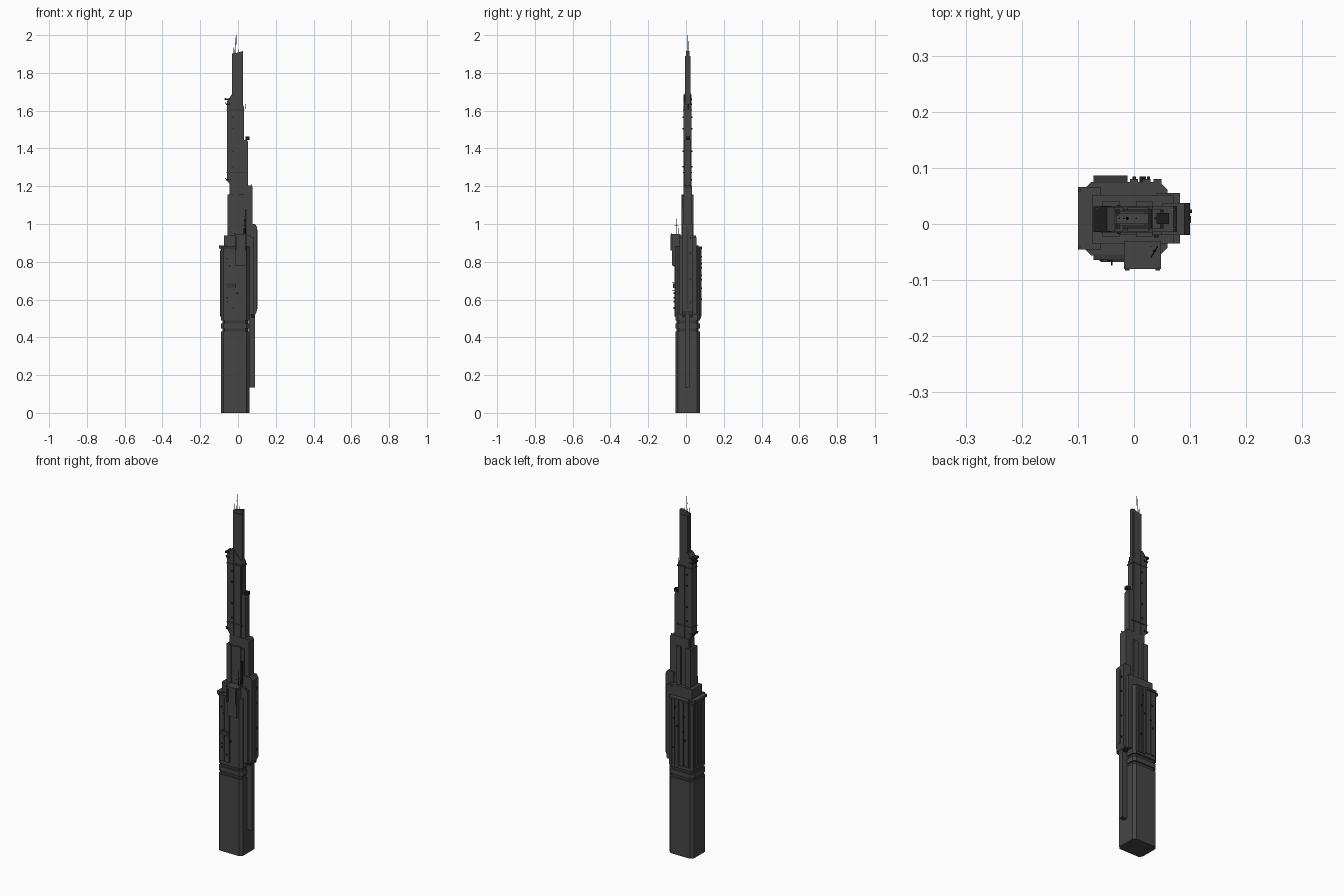
import bpy, bmesh, math, random
from mathutils import Vector
random.seed(4)

def material(name, c):
    m = bpy.data.materials.new(name)
    m.diffuse_color = (*c, 1)
    return m

WALL = material("dark grey wall", (0.06, 0.06, 0.06))
TRIM = material("charcoal trim", (0.04, 0.04, 0.04))
METAL = material("black metal", (0.012, 0.012, 0.012))
RED = material("red beacon", (0.5, 0.02, 0.03))

def finish(name, bm, mat):
    bmesh.ops.recalc_face_normals(bm, faces=bm.faces)
    me = bpy.data.meshes.new(name)
    bm.to_mesh(me)
    bm.free()
    me.materials.append(mat)
    ob = bpy.data.objects.new(name, me)
    bpy.context.collection.objects.link(ob)
    return ob

def extrude(name, pts, vec, mat):
    bm = bmesh.new()
    f = bm.faces.new([bm.verts.new(p) for p in pts])
    r = bmesh.ops.extrude_face_region(bm, geom=[f])
    vs = [g for g in r["geom"] if isinstance(g, bmesh.types.BMVert)]
    bmesh.ops.translate(bm, verts=vs, vec=vec)
    return finish(name, bm, mat)

# upright block with optional chamfered plan corners
def block(name, x0, x1, y0, y1, z0, z1, mat=WALL, c=0):
    if c:
        p = [(x0 + c, y0), (x1 - c, y0), (x1, y0 + c), (x1, y1 - c),
             (x1 - c, y1), (x0 + c, y1), (x0, y1 - c), (x0, y0 + c)]
    else:
        p = [(x0, y0), (x1, y0), (x1, y1), (x0, y1)]
    return extrude(name, [(x, y, z0) for x, y in p], (0, 0, z1 - z0), mat)

# front-view profile pulled from y0 to y1
def slab(name, prof, y0, y1, mat=WALL):
    return extrude(name, [(x, y0, z) for x, z in prof], (0, y1 - y0, 0), mat)

def rod(name, a, b, r, mat=METAL, r2=None):
    a, b = Vector(a), Vector(b)
    d = b - a
    bm = bmesh.new()
    bmesh.ops.create_cone(bm, cap_ends=True, segments=6, radius1=r,
                          radius2=r if r2 is None else r2, depth=d.length)
    bm.transform(d.to_track_quat('Z', 'Y').to_matrix().to_4x4())
    bmesh.ops.translate(bm, verts=bm.verts, vec=(a + b) / 2)
    return finish(name, bm, mat)

def beacon(x, y, z):
    block("beacon", x - .002, x + .002, y - .002, y + .002, z, z + .004, RED)

# lower shaft with the two recessed bands
block("base_shaft", -.09, .06, -.056, .073, 0, .43, c=.014)
block("band_core", -.083, .053, -.049, .066, .43, .49, TRIM, c=.012)
block("band_ring", -.09, .06, -.056, .073, .447, .473, c=.014)
block("side_fin", .055, .09, -.006, .018, .135, .52)

# middle body with ledge on the left
block("middle_body", -.09, .06, -.056, .075, .49, .88, c=.014)
slab("left_ledge", [(-.088, .862), (-.1, .872), (-.1, .885), (-.06, .885), (-.06, .862)], -.045, .066)
block("roof_step", -.075, .07, -.035, .052, .87, .94)
block("roof_rim_front", -.072, -.012, -.064, -.054, .868, .882, TRIM)
block("roof_rim_back", -.072, -.012, .073, .086, .868, .882, TRIM)

# raised facade panels, front, back and left
for x0, x1 in ((-.07, -.043), (-.039, -.012)):
    block("front_panel", x0, x1, -.062, -.054, .51, .87)
    block("back_panel", x0, x1, .073, .081, .51, .87)
for x in (0, .022, .042):
    block("back_rib", x - .007, x + .007, .072, .08, .5, .88)
for y0, y1 in ((-.035, -.003), (.003, .025), (.031, .055)):
    block("left_panel", -.094, -.088, y0, y1, .51, .86)
for i in range(14):
    z = random.uniform(.53, .85)
    x = random.uniform(-.07, .03)
    y0, y1 = ((-.066, -.05), (.07, .085))[i % 2]
    block("facade_box", x, x + .006, y0, y1, z, z + .008, METAL)
for z in (.65, .69):
    rod("facade_arm", (-.04, -.06, z), (-.04, -.074, z), .0015)

# right-hand bays
block("right_bay", .04, .082, -.035, .055, .52, .93)
slab("right_outer_bay", [(.06, .52), (.092, .52), (.1, .54), (.1, .985), (.09, 1.0), (.05, 1.0)], -.02, .037)
block("right_strip", .09, .102, .002, .014, .55, .97, TRIM)
for y in (-.014, .008, .03):
    block("bay_foot_box", .07, .09, y - .005, y + .005, .505, .525, METAL)
for z in (.58, .7, .84, .92):
    block("bay_box", .096, .103, .02, .026, z, z + .01, METAL)

# front hanging block with notched sides
block("front_block", -.013, .044, -.075, -.03, .78, .94)
block("front_block_cap", -.018, .048, -.08, -.03, .936, .948)
for x in (-.012, .042):
    block("front_block_rail", x - .004, x + .004, -.083, -.07, .86, .945, TRIM)
block("front_drop_panel", -.06, -.01, -.068, -.055, .66, .685, TRIM)
rod("front_mast", (.038, -.048, .94), (.034, -.048, 1.04), .002, r2=.001)
rod("front_mast_arm", (.03, -.06, .99), (.042, -.04, .99), .0012)
for x in (.03, .042):
    rod("front_short_mast", (x, -.04, .94), (x, -.04, .98), .0012)

# shoulder tier
block("shoulder", -.05, .05, -.02, .03, .93, 1.15)
for x0, x1 in ((-.056, -.026), (.004, .033)):
    block("shoulder_buttress", x0, x1, -.023, .041, .93, 1.155)
slab("core_fin", [(-.042, .93), (.077, .93), (.077, 1.195), (.07, 1.205), (-.042, 1.205)], -.014, .032)
block("shoulder_front_pipe", .036, .044, -.024, -.012, .95, 1.08, METAL)

# spire tiers
slab("spire_main", [(-.045, 1.15), (.053, 1.15), (.053, 1.435), (.047, 1.445), (.032, 1.445),
                    (.032, 1.62), (.026, 1.63), (-.03, 1.69), (-.045, 1.66)], -.008, .026)
slab("spire_left_face", [(-.04, 1.205), (-.058, 1.23), (-.058, 1.65), (-.034, 1.685), (-.02, 1.685), (-.02, 1.205)], -.013, .03)
block("spire_front_strip", -.012, .026, -.013, .03, 1.19, 1.61)
slab("spire_top", [(-.032, 1.6), (.026, 1.6), (.026, 1.915), (-.032, 1.9)], 0, .019)
block("spire_top_ridge", -.026, .02, -.004, .023, 1.6, 1.89)

# small balconies, clamps and beacons on the spire
for z in (1.235, 1.635, 1.66):
    block("spire_balcony", -.072 if z > 1.64 else -.064, -.04, -.014, .031, z - .004, z + .004, METAL)
    for y in (-.01, .027):
        beacon(-.066, y, z + .004)
for z in (1.27, 1.6):
    block("spire_clamp", -.06, .034, -.015, .032, z, z + .006, TRIM)
block("right_step_box", .04, .062, .0, .02, 1.445, 1.462, METAL)
rod("right_step_mast", (.038, .01, 1.61), (.038, .01, 1.635), .002)
for z in (1.3, 1.38, 1.5, 1.56):
    for y0, y1 in ((-.018, -.01), (.026, .034)):
        block("spire_box", -.03, -.024, y0, y1, z, z + .008, METAL)
for x, y, z in ((-.016, -.078, .948), (.046, -.078, .948), (.072, .026, 1.205), (.072, -.008, 1.205),
                (-.03, .016, 1.9), (.05, .02, 1.445), (-.097, -.04, .885), (-.097, .06, .885)):
    beacon(x, y, z)

# crowning antennas
rod("main_antenna_base", (-.012, .01, 1.89), (-.012, .01, 1.95), .002)
rod("main_antenna", (-.012, .01, 1.95), (-.01, .01, 2.0), .003, r2=.001)
for x, h in ((-.026, 1.935), (-.018, 1.925), (.004, 1.925)):
    rod("side_antenna", (x, .01, 1.89), (x, .01, h), .0014)
